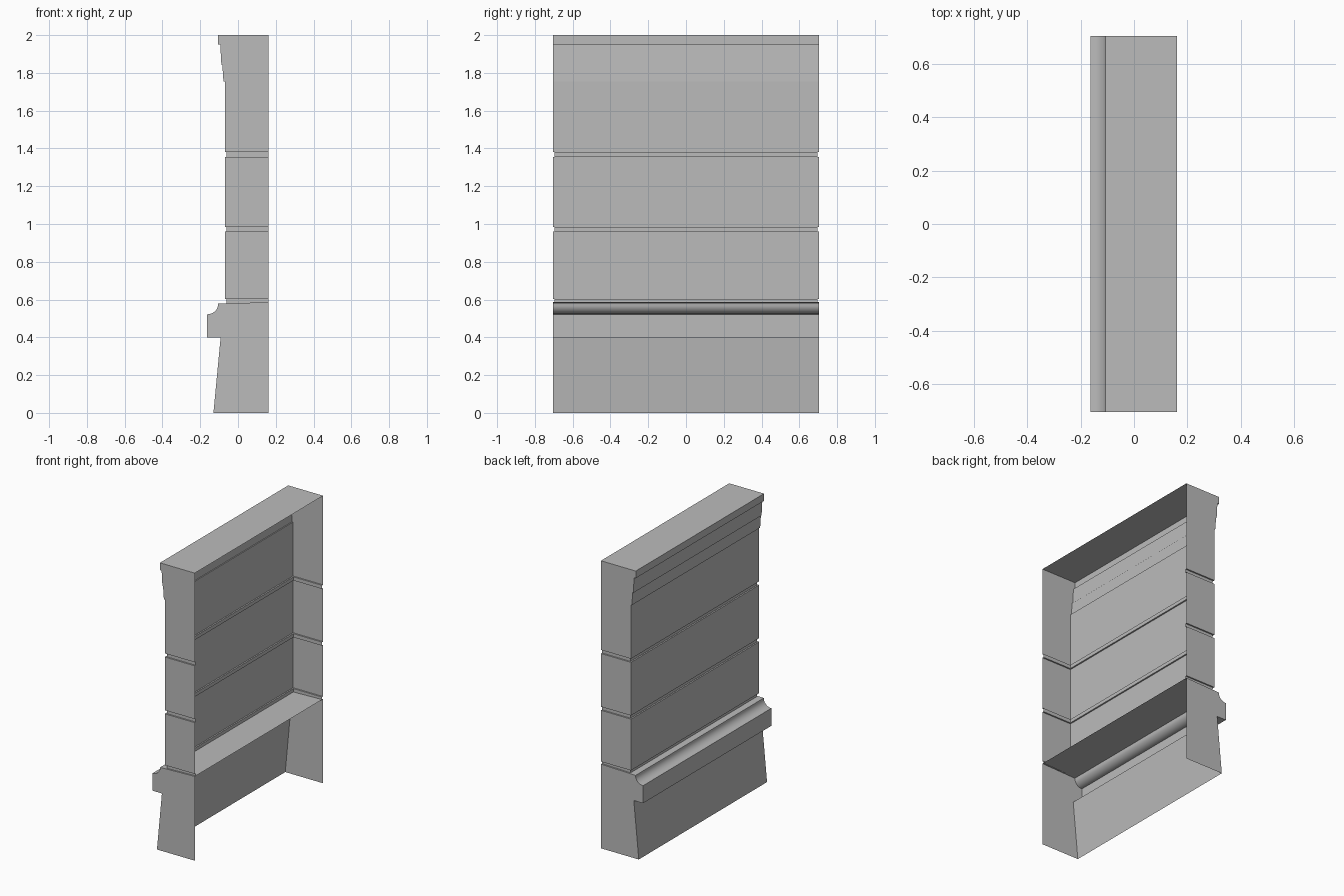
import bpy, bmesh
from math import sin, cos, pi, radians

cube = bpy.data.objects.get("Cube")
if cube:
    bpy.data.objects.remove(cube)

BACK = 0.161       # open rear plane
HALF = 0.705       # half the wall length
WALL = -0.07       # face of the block courses
GROOVE = 0.01      # depth of the joints
JOINTS = [(0.58, 0.603), (0.96, 0.985), (1.355, 1.38)]

stone = bpy.data.materials.new("grey stone")
stone.use_nodes = True
stone.diffuse_color = (0.5, 0.5, 0.5, 1)
stone.node_tree.nodes["Principled BSDF"].inputs["Base Color"].default_value = (0.5, 0.5, 0.5, 1)


def finish(name, bm):
    mesh = bpy.data.meshes.new(name)
    bm.to_mesh(mesh)
    bm.free()
    mesh.materials.append(stone)
    obj = bpy.data.objects.new(name, mesh)
    bpy.context.collection.objects.link(obj)
    bpy.ops.object.select_all(action='DESELECT')
    obj.select_set(True)
    bpy.context.view_layer.objects.active = obj
    bpy.ops.object.shade_smooth_by_angle(angle=radians(30))
    return obj


def course(name, profile):
    """Run an (x, z) profile, listed upwards, along y and close its two ends."""
    bm = bmesh.new()
    near = [bm.verts.new((x, -HALF, z)) for x, z in profile]
    far = [bm.verts.new((x, HALF, z)) for x, z in profile]
    for i in range(len(profile) - 1):
        bm.faces.new((near[i], near[i + 1], far[i + 1], far[i]))
    # End faces reach back to the open rear plane
    for verts, y in ((near, -HALF), (far, HALF)):
        rear = []
        if profile[-1][0] < BACK:
            rear.append(bm.verts.new((BACK, y, profile[-1][1])))
        rear.append(bm.verts.new((BACK, y, profile[0][1])))
        loop = verts + rear
        bm.faces.new(loop[::-1] if y < 0 else loop)
    return finish(name, bm)


def joint(name, low, high, bottom_ledge):
    """Recessed band wrapping the front and both ends, with its ledges."""
    levels = [(low, 0), (low, GROOVE), (high, GROOVE), (high, 0)]
    bm = bmesh.new()
    rings = []
    for z, d in levels if bottom_ledge else levels[1:]:
        x, h = WALL + d, HALF - d
        rings.append([bm.verts.new((px, py, z)) for px, py in
                      ((BACK, -h), (x, -h), (x, h), (BACK, h))])
    for a, b in zip(rings, rings[1:]):
        for i in range(3):
            bm.faces.new((a[i], b[i], b[i + 1], a[i + 1]))
    return finish(name, bm)


# Battered plinth with a projecting band, cove and sloping top slab
steps = 10
cove = [(-0.163 + 0.057 * sin(pi / 2 * i / steps),
         0.574 - 0.052 * cos(pi / 2 * i / steps)) for i in range(steps + 1)]
course("plinth", [(-0.13, 0), (-0.092, 0.4), (-0.163, 0.4)] + cove
       + [(-0.105, 0.578), (BACK, 0.586)])

# Plain block courses between the joints
course("lower_course", [(WALL, JOINTS[0][1]), (WALL, JOINTS[1][0])])
course("middle_course", [(WALL, JOINTS[1][1]), (WALL, JOINTS[2][0])])

# Upper course with the stepped cornice and closed top
course("upper_course_and_cornice", [
    (WALL, JOINTS[2][1]), (WALL, 1.755), (-0.077, 1.755), (-0.083, 1.843),
    (-0.088, 1.843), (-0.094, 1.95), (-0.107, 1.95), (-0.107, 2), (BACK, 2)])

# Recessed joints
for name, (low, high) in zip(("lower", "middle", "upper"), JOINTS):
    joint(name + "_joint", low, high, name != "lower")
